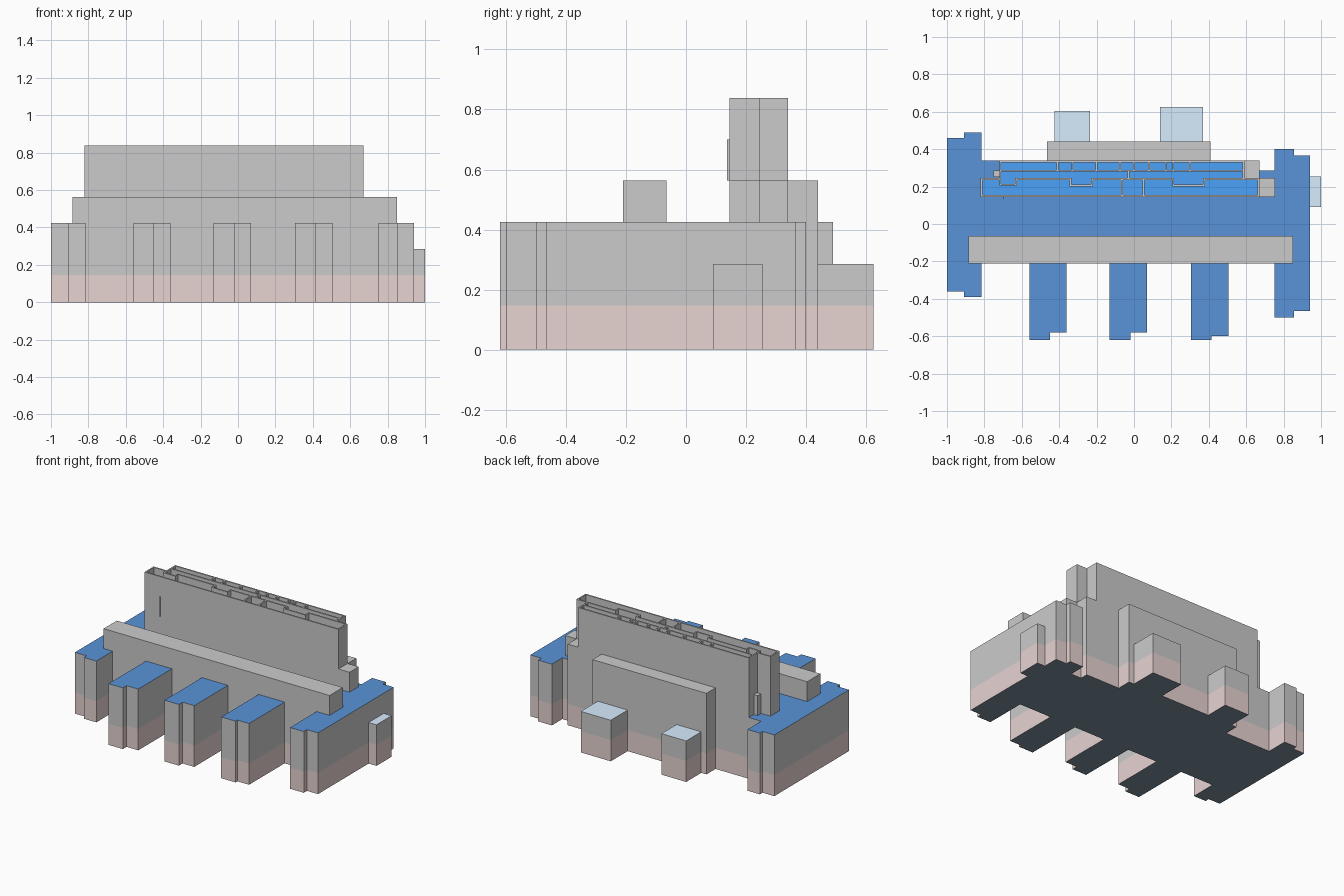
import bpy, bmesh

if "Cube" in bpy.data.objects:
    bpy.data.objects.remove(bpy.data.objects["Cube"])


def mat(name, r, g, b):
    m = bpy.data.materials.new(name)
    m.diffuse_color = (r, g, b, 1)
    m.use_nodes = True
    m.node_tree.nodes["Principled BSDF"].inputs["Base Color"].default_value = m.diffuse_color
    return m


GREY = mat("wall_grey", 0.8, 0.8, 0.8)
PINK = mat("plinth_pink", 0.8, 0.66, 0.65)
BLUE = mat("roof_blue", 0.1, 0.29, 0.68)
BRIGHT = mat("floor_bright_blue", 0.07, 0.36, 0.95)
PALE = mat("annex_pale_blue", 0.68, 0.84, 1.0)
SLATE = mat("underside_slate", 0.2, 0.27, 0.34)


def prism(name, pts, z0, z1, side=GREY, top=GREY, bottom=GREY):
    """Extrude a plan outline from z0 to z1 with side, top and bottom colours."""
    bm = bmesh.new()
    f = bm.faces.new([bm.verts.new((x, y, z0)) for x, y in pts])
    up = bmesh.ops.extrude_face_region(bm, geom=[f])["geom"]
    for v in up:
        if isinstance(v, bmesh.types.BMVert):
            v.co.z = z1
    if not any(abs(g.calc_center_median().z - z0) < 1e-5 for g in bm.faces):
        bm.faces.new([v for v in bm.verts if abs(v.co.z - z0) < 1e-5])
    bmesh.ops.recalc_face_normals(bm, faces=bm.faces)
    for g in bm.faces:
        g.material_index = 1 if g.normal.z > 0.5 else 2 if g.normal.z < -0.5 else 0
    me = bpy.data.meshes.new(name)
    bm.to_mesh(me)
    bm.free()
    for m in (side, top, bottom):
        me.materials.append(m)
    ob = bpy.data.objects.new(name, me)
    bpy.context.collection.objects.link(ob)
    return ob


def rect(x0, x1, y0, y1):
    return [(x0, y0), (x1, y0), (x1, y1), (x0, y1)]


def walls(name, segs, z0, z1, t=0.01):
    """Thin partitions along axis-aligned centre lines, in one mesh."""
    bm = bmesh.new()
    for x0, y0, x1, y1 in segs:
        r = bmesh.ops.create_cube(bm, size=1)["verts"]
        for v in r:
            v.co = ((x0 + x1) / 2 + v.co.x * (abs(x1 - x0) + t),
                    (y0 + y1) / 2 + v.co.y * (abs(y1 - y0) + t),
                    (z0 + z1) / 2 + v.co.z * (z1 - z0))
    me = bpy.data.meshes.new(name)
    bm.to_mesh(me)
    bm.free()
    bpy.context.collection.objects.link(bpy.data.objects.new(name, me))


def chain(*p):
    return [(*a, *b) for a, b in zip(p, p[1:])]


# front and left outline: stepped left wing and three stepped fingers
outline = [(-0.815, 0.49), (-0.91, 0.49), (-0.91, 0.46), (-1, 0.46),
           (-1, -0.36), (-0.91, -0.36), (-0.91, -0.39), (-0.815, -0.39), (-0.815, -0.21)]
for x, inner in ((-0.56, -0.58), (-0.13, -0.58), (0.305, -0.60)):
    outline += [(x, -0.21), (x, -0.62), (x + 0.11, -0.62), (x + 0.11, inner),
                (x + 0.2, inner), (x + 0.2, -0.21)]
# stepped right wing
outline += [(0.75, -0.21), (0.75, -0.5), (0.855, -0.5), (0.855, -0.465), (0.94, -0.465)]
wing_end = [(0.94, 0.365), (0.855, 0.365), (0.855, 0.40), (0.75, 0.40),
            (0.75, 0.285), (0.67, 0.285), (0.67, 0.34)]
# rear additions only on the ground plan
side_bump = [(0.94, 0.09), (1, 0.09), (1, 0.255), (0.94, 0.255)]
rear_bumps = [(0.41, 0.34), (0.41, 0.44), (0.37, 0.44), (0.37, 0.625), (0.14, 0.625),
              (0.14, 0.44), (-0.235, 0.44), (-0.235, 0.605), (-0.425, 0.605),
              (-0.425, 0.44), (-0.465, 0.44), (-0.465, 0.34)]
end = [(-0.815, 0.34)]

prism("ground_storey", outline + side_bump + wing_end + rear_bumps + end,
      0, 0.147, PINK, GREY, SLATE)
prism("main_storeys", outline + wing_end + end, 0.147, 0.425, GREY, BLUE)

# low annexes and rear block
for name, r in (("side_annex", (0.94, 1, 0.09, 0.255)),
                ("rear_annex_left", (-0.425, -0.235, 0.44, 0.605)),
                ("rear_annex_right", (0.14, 0.37, 0.44, 0.625))):
    prism(name, rect(*r), 0.147, 0.285, GREY, PALE)
prism("rear_block", rect(-0.465, 0.41, 0.34, 0.44), 0.147, 0.563)

# long bar across the front
prism("front_bar", rect(-0.885, 0.85, -0.21, -0.065), 0.425, 0.563)

# tower base, with exposed steps at its ends
prism("tower_base", [(-0.82, 0.145), (0.755, 0.145), (0.755, 0.245), (0.67, 0.245),
                     (0.67, 0.34), (-0.72, 0.34), (-0.72, 0.245), (-0.82, 0.245)],
      0.425, 0.563)
prism("end_step", rect(-0.75, -0.72, 0.25, 0.285), 0.425, 0.563)
prism("front_fin", rect(-0.70, -0.695, 0.137, 0.145), 0.563, 0.70)

# tower floors
prism("tower_front_floor", rect(-0.815, 0.665, 0.15, 0.24), 0.56, 0.566, BRIGHT, BRIGHT)
prism("tower_rear_floor", rect(-0.715, 0.585, 0.24, 0.335), 0.56, 0.566, BRIGHT, BRIGHT)

# tower outer walls, notched party wall and partitions
segs = chain((-0.815, 0.24), (-0.815, 0.15), (0.665, 0.15), (0.665, 0.24), (0.375, 0.24),
             (0.375, 0.205), (0.21, 0.205), (0.21, 0.24), (-0.225, 0.24),
             (-0.225, 0.205), (-0.34, 0.205), (-0.34, 0.24), (-0.63, 0.24),
             (-0.63, 0.21), (-0.715, 0.21), (-0.715, 0.24), (-0.815, 0.24))
segs += chain((-0.715, 0.24), (-0.715, 0.335), (0.585, 0.335), (0.585, 0.24))
segs += chain((-0.715, 0.285), (0.585, 0.285))
segs += [(x, 0.15, x, 0.24) for x in (-0.065, 0.05)]
segs += [(x, 0.285, x, 0.335) for x in
         (-0.41, -0.33, -0.2, -0.075, 0.0, 0.08, 0.17, 0.21, 0.3)]
segs += [(x, 0.24, x, 0.285) for x in (-0.03,)]
walls("tower_walls", segs, 0.56, 0.838)
